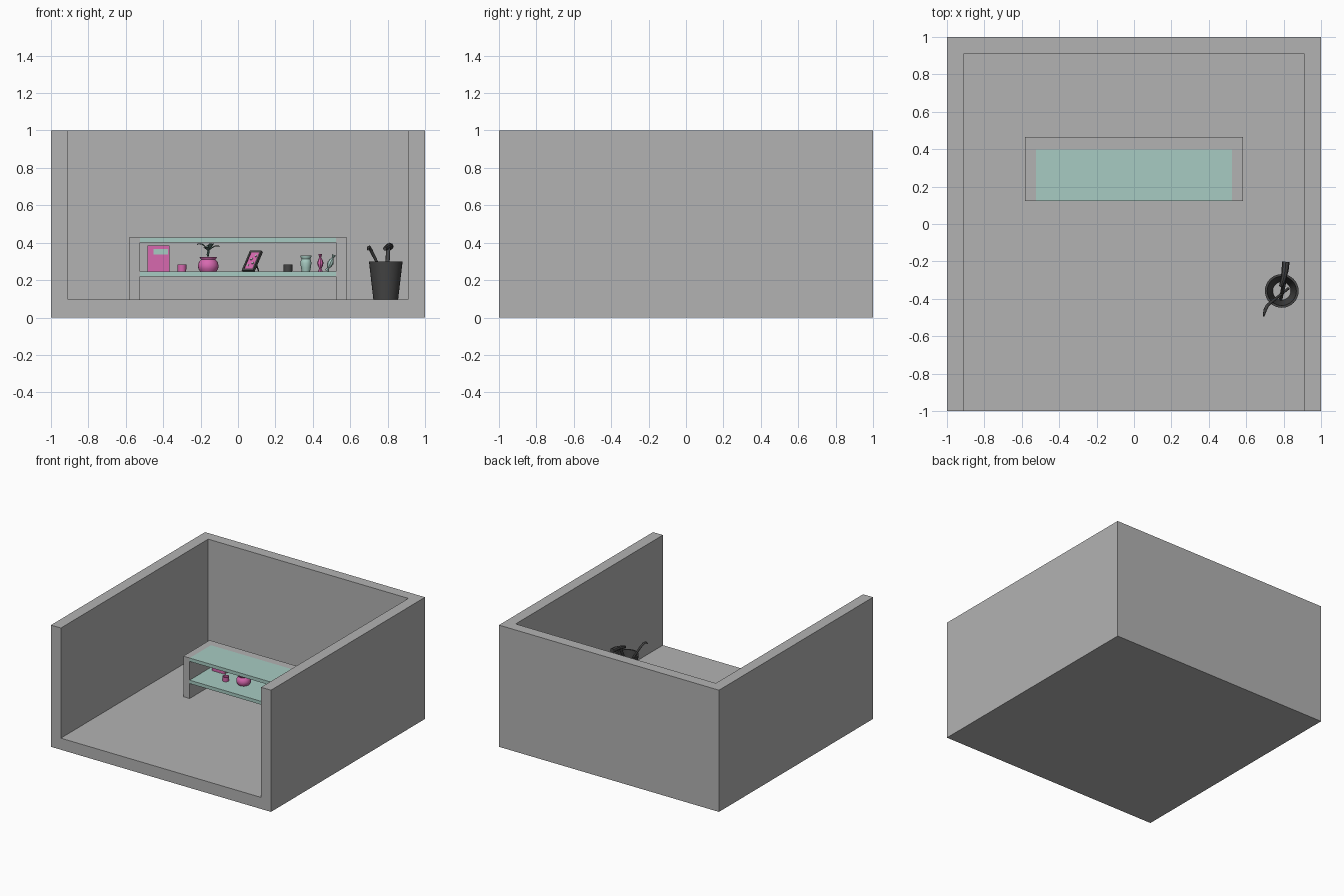
import bpy, bmesh, math
from mathutils import Vector, Matrix

if "Cube" in bpy.data.objects:
    bpy.data.objects.remove(bpy.data.objects["Cube"])


def mat(name, r, g, b):
    m = bpy.data.materials.new(name)
    m.diffuse_color = (r, g, b, 1)
    m.use_nodes = True
    m.node_tree.nodes["Principled BSDF"].inputs["Base Color"].default_value = m.diffuse_color
    return m


GREY = mat("warm_grey", 0.45, 0.45, 0.45)
MINT = mat("mint", 0.39, 0.60, 0.54)
PINK = mat("pink", 0.68, 0.14, 0.43)
DARK = mat("charcoal", 0.06, 0.06, 0.06)
LEAF = mat("leaf_green", 0.10, 0.18, 0.155)
SHELF = 0.246   # top of the display shelf
FLOOR = 0.095


def add(name, bm, m, smooth=False):
    bmesh.ops.recalc_face_normals(bm, faces=bm.faces)
    me = bpy.data.meshes.new(name)
    bm.to_mesh(me)
    bm.free()
    ob = bpy.data.objects.new(name, me)
    bpy.context.collection.objects.link(ob)
    me.materials.append(m)
    if smooth:
        bpy.ops.object.select_all(action='DESELECT')
        ob.select_set(True)
        bpy.context.view_layer.objects.active = ob
        bpy.ops.object.shade_smooth_by_angle(angle=math.radians(40))
    return ob


def box(name, lo, hi, m, matrix=None):
    lo, hi = Vector(lo), Vector(hi)
    bm = bmesh.new()
    bmesh.ops.create_cube(bm, size=1)
    for v in bm.verts:
        v.co = (lo + hi) / 2 + Vector(a * b for a, b in zip(v.co, hi - lo))
    if matrix:
        bm.transform(matrix)
    return add(name, bm, m)


def lathe(name, profile, m, loc, n=24, tilt=None):
    """Revolve (radius, height) points; radius 0 closes the end."""
    bm = bmesh.new()
    vs = [bm.verts.new((r, 0, z)) for r, z in profile]
    es = [bm.edges.new(p) for p in zip(vs, vs[1:])]
    bmesh.ops.spin(bm, geom=vs + es, axis=(0, 0, 1), cent=(0, 0, 0),
                   steps=n, angle=2 * math.pi)
    bmesh.ops.remove_doubles(bm, verts=bm.verts, dist=1e-5)
    if tilt:
        bm.transform(tilt)
    bm.transform(Matrix.Translation(loc))
    return add(name, bm, m, True)


def tube(name, pts, radii, m, n=10):
    """Round rod through points with a radius at each."""
    bm = bmesh.new()
    pts = [Vector(p) for p in pts]
    rings = []
    for i, p in enumerate(pts):
        d = pts[min(i + 1, len(pts) - 1)] - pts[max(i - 1, 0)]
        q = d.to_track_quat('Z', 'Y')
        rings.append([bm.verts.new(p + q @ Vector((
            radii[i] * math.cos(2 * math.pi * k / n),
            radii[i] * math.sin(2 * math.pi * k / n), 0))) for k in range(n)])
    for a, b in zip(rings, rings[1:]):
        for k in range(n):
            bm.faces.new((a[k], a[(k + 1) % n], b[(k + 1) % n], b[k]))
    bm.faces.new(rings[0])
    bm.faces.new(rings[-1])
    return add(name, bm, m, True)


def hollow(ob, lo, hi):
    """Cut a box-shaped opening."""
    c = box("opening_cutter", lo, hi, GREY)
    c.hide_render = True
    mod = ob.modifiers.new("opening", 'BOOLEAN')
    mod.operation, mod.solver, mod.object = 'DIFFERENCE', 'EXACT', c
    bpy.context.view_layer.objects.active = ob
    bpy.ops.object.modifier_apply(modifier=mod.name)
    bpy.data.objects.remove(c)


# room shell, open at the front and top
room = box("room_shell", (-1, -1, 0), (1, 1, 1), GREY)
hollow(room, (-0.91, -1.2, FLOOR), (0.91, 0.912, 1.2))

# bookcase: grey sides and back, mint boards
case = box("bookcase_frame", (-0.583, 0.122, FLOOR), (0.583, 0.464, 0.428), GREY)
hollow(case, (-0.525, 0, 0), (0.525, 0.398, 0.6))
box("bookcase_top", (-0.525, 0.122, 0.40), (0.525, 0.398, 0.428), MINT)
box("bookcase_shelf", (-0.525, 0.122, 0.218), (0.525, 0.398, SHELF), MINT)

# book standing at the back, with cover label
box("book_pages", (-0.478, 0.361, 0.25), (-0.370, 0.383, 0.381), GREY)
for i, y in enumerate((0.355, 0.383)):
    box(f"book_cover_{i}", (-0.476, y, SHELF), (-0.366, y + 0.006, 0.385), PINK)
box("book_spine", (-0.484, 0.355, SHELF), (-0.474, 0.389, 0.385), PINK)
box("book_label", (-0.452, 0.352, 0.337), (-0.374, 0.356, 0.366), MINT)

# two small cups
for name, x, m in (("pink_cup", -0.30, PINK), ("dark_cup", 0.267, DARK)):
    lathe(name, [(0, 0), (0.023, 0), (0.024, 0.037), (0.020, 0.037),
                 (0.019, 0.008), (0, 0.008)], m, (x, 0.27, SHELF))

# plant pot with soil, stem and leaves
lathe("plant_pot", [(0, 0), (0.044, 0), (0.053, 0.015), (0.055, 0.032), (0.050, 0.050),
                    (0.039, 0.064), (0.047, 0.078), (0.042, 0.078), (0.034, 0.064),
                    (0, 0.060)], PINK, (-0.159, 0.30, SHELF))
lathe("soil", [(0, 0), (0.036, 0)], DARK, (-0.159, 0.30, SHELF + 0.066))
tube("plant_stem", [(-0.159, 0.30, 0.31), (-0.161, 0.30, 0.335), (-0.158, 0.30, 0.358)],
     [0.009, 0.007, 0.005], LEAF, 8)
for i, (ang, length, rise) in enumerate(((10, 0.062, 0.028), (165, 0.062, 0.04),
                                         (250, 0.055, 0.02), (75, 0.055, 0.03),
                                         (310, 0.045, 0.04))):
    bm = bmesh.new()
    rows = []
    for t, w in ((0, 0.004), (0.3, 0.014), (0.6, 0.017), (0.85, 0.010), (1, 0.001)):
        z = rise * math.sin(t * 2.1)
        rows.append([bm.verts.new((t * length, s * w, z + abs(s) * 0.005))
                     for s in (-1, 0, 1)])
    for a, b in zip(rows, rows[1:]):
        for k in (0, 1):
            bm.faces.new((a[k], a[k + 1], b[k + 1], b[k]))
    bmesh.ops.solidify(bm, geom=bm.faces[:], thickness=0.003)
    bm.transform(Matrix.Translation((-0.159, 0.30, 0.353))
                 @ Matrix.Rotation(math.radians(ang), 4, 'Z'))
    add(f"plant_leaf_{i}", bm, LEAF, True)

# leaning picture frame, turned to the left
lean = (Matrix.Translation((0.052, 0.27, SHELF + 0.004))
        @ Matrix.Rotation(math.radians(-41), 4, 'Z')
        @ Matrix.Rotation(math.radians(-33), 4, 'X'))
W, H, B = 0.041, 0.126, 0.011
box("frame_back", (-W, 0.003, 0), (W, 0.010, H), DARK, lean)
for s in (-1, 1):
    a, b = sorted((s * W, s * (W - B)))
    box(f"frame_side_{s}", (a, -0.004, 0), (b, 0.004, H), DARK, lean)
for i, z in enumerate((0, H - B)):
    box(f"frame_rail_{i}", (-W, -0.004, z), (W, 0.004, z + B), DARK, lean)
box("frame_picture", (-W + B, 0, B), (W - B, 0.004, H - B), PINK, lean)
for i, (x, z) in enumerate(((-0.016, 0.035), (0.012, 0.05), (-0.008, 0.075), (0.014, 0.095))):
    box(f"picture_blossom_{i}", (x - 0.006, -0.002, z - 0.006),
        (x + 0.006, 0.001, z + 0.006), GREY, lean)
tube("frame_prop", [lean @ Vector((0, 0.008, 0.085)), (0.11, 0.345, SHELF + 0.003)],
     [0.004, 0.004], DARK, 6)

# mint vase
lathe("mint_vase", [(0, 0), (0.022, 0), (0.026, 0.02), (0.030, 0.045), (0.027, 0.060),
                    (0.023, 0.066), (0.030, 0.080), (0.030, 0.085), (0.025, 0.085),
                    (0.019, 0.066), (0.022, 0.045), (0.018, 0.008), (0, 0.008)],
      MINT, (0.363, 0.27, SHELF))

# slim twisted ornaments, the mint one leaning
slim = [(0, 0), (0.013, 0), (0.006, 0.016), (0.013, 0.030), (0.017, 0.046),
        (0.012, 0.062), (0.005, 0.076), (0.011, 0.094), (0, 0.094)]
lathe("pink_ornament", slim, PINK, (0.44, 0.27, SHELF), 8)
lathe("mint_ornament", slim, MINT, (0.475, 0.27, SHELF + 0.003), 8,
      Matrix.Rotation(math.radians(24), 4, 'Y'))

# dark open bin
lathe("bin", [(0.066, 0), (0.090, 0.205), (0.078, 0.205), (0.048, 0.004), (0.066, 0)],
      DARK, (0.79, -0.358, FLOOR), 32)

# hooked cane and hammer-shaped handle standing in the bin
tube("hooked_cane", [(0.825, -0.345, 0.13), (0.775, -0.385, 0.23), (0.733, -0.418, 0.315),
                     (0.712, -0.438, 0.357), (0.702, -0.458, 0.376),
                     (0.697, -0.477, 0.375), (0.694, -0.492, 0.362)],
     [0.007, 0.007, 0.008, 0.009, 0.009, 0.007, 0.004], DARK)
tube("handle_shaft", [(0.785, -0.40, 0.13), (0.80, -0.325, 0.30), (0.803, -0.29, 0.375)],
     [0.009, 0.011, 0.012], DARK)
tube("handle_head", [(0.785, -0.335, 0.368), (0.80, -0.29, 0.376),
                     (0.808, -0.245, 0.380), (0.812, -0.202, 0.380)],
     [0.010, 0.015, 0.019, 0.020], DARK, 8)
